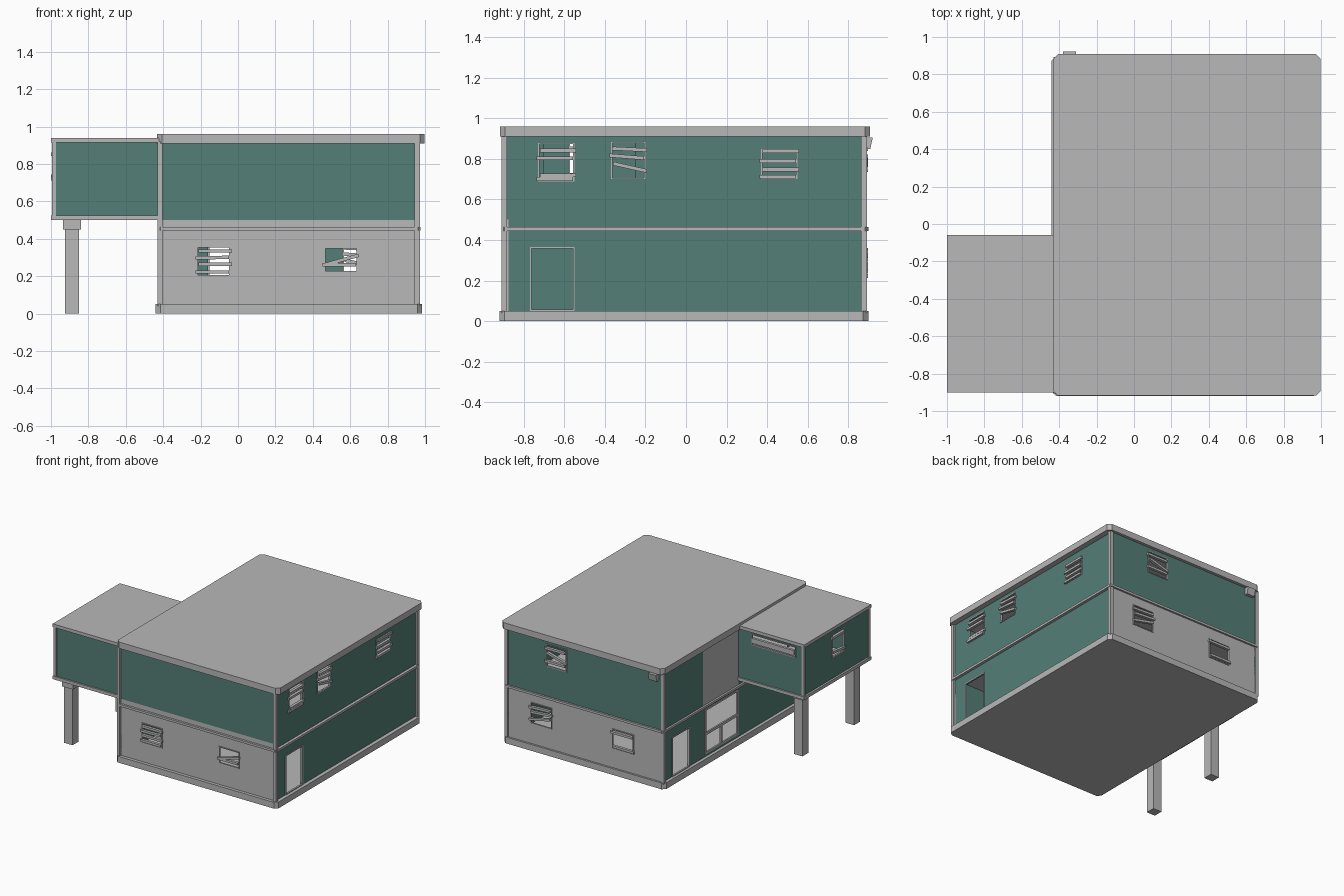
import bpy, bmesh, math
from mathutils import Matrix, Vector

cube = bpy.data.objects.get("Cube")
if cube:
    bpy.data.objects.remove(cube)


def material(name, rgb):
    m = bpy.data.materials.new(name)
    m.use_nodes = True
    m.diffuse_color = (*rgb, 1)
    m.node_tree.nodes["Principled BSDF"].inputs["Base Color"].default_value = (*rgb, 1)
    return m


GREY = material("concrete grey", (0.48, 0.48, 0.48))
GREEN = material("painted green", (0.09, 0.21, 0.185))


def finish(name, bm, mats):
    me = bpy.data.meshes.new(name)
    bm.to_mesh(me)
    bm.free()
    for m in mats:
        me.materials.append(m)
    ob = bpy.data.objects.new(name, me)
    bpy.context.collection.objects.link(ob)
    return ob


def box(name, x, y, z, mat=GREY, chamfer=0, tilt=None):
    """Box from (min, max) ranges, with optional cut corners or rotation."""
    bm = bmesh.new()
    bmesh.ops.create_cube(bm, size=1)
    bmesh.ops.scale(bm, vec=(x[1] - x[0], y[1] - y[0], z[1] - z[0]), verts=bm.verts)
    if chamfer:
        upright = [e for e in bm.edges
                   if abs(e.verts[0].co.z - e.verts[1].co.z) > 0.001]
        bmesh.ops.bevel(bm, geom=upright, offset=chamfer, segments=1, affect='EDGES')
    if tilt:
        bmesh.ops.rotate(bm, matrix=Matrix.Rotation(tilt[0], 3, tilt[1]), verts=bm.verts)
    ob = finish(name, bm, [mat])
    ob.location = [(r[0] + r[1]) / 2 for r in (x, y, z)]
    return ob


# Sides: fixed axis, outward sign
SIDES = {"front": ("Y", -1), "back": ("Y", 1), "right": ("X", -1), "left": ("X", 1)}
SIDES["left"], SIDES["right"] = ("X", 1), ("X", -1)   # left is +x
SIGN = {"front": -1, "back": 1, "left": 1, "right": -1}


def wall(name, side, pos, u, z, holes=(), outer=GREEN, inner=GREEN):
    """Panel with rectangular openings (u0, u1, z0, z1), thickened inward."""
    bm = bmesh.new()
    us = sorted({*u, *[h[i] for h in holes for i in (0, 1)]})
    zs = sorted({*z, *[h[i] for h in holes for i in (2, 3)]})
    along_x = SIDES[side][0] == "Y"
    grid = [[bm.verts.new((a, pos, b) if along_x else (pos, a, b)) for b in zs] for a in us]
    for i in range(len(us) - 1):
        for j in range(len(zs) - 1):
            cu, cz = (us[i] + us[i + 1]) / 2, (zs[j] + zs[j + 1]) / 2
            if any(h[0] < cu < h[1] and h[2] < cz < h[3] for h in holes):
                continue
            quad = [grid[i][j], grid[i + 1][j], grid[i + 1][j + 1], grid[i][j + 1]]
            bm.faces.new(quad if side in ("front", "left") else quad[::-1])
    bmesh.ops.delete(bm, geom=[v for v in bm.verts if not v.link_faces], context='VERTS')
    ob = finish(name, bm, [outer, inner])
    mod = ob.modifiers.new("thickness", 'SOLIDIFY')
    mod.thickness, mod.offset, mod.material_offset = 0.018, -1, 1
    return ob


def strip(name, side, pos, u, z, depth=0.01, tilt=0):
    """Bar lying across a wall face, standing out by depth."""
    s = SIGN[side]
    d = sorted((pos - s * 0.008, pos + s * depth))
    if SIDES[side][0] == "Y":
        return box(name, u, d, z, tilt=(-tilt, 'Y'))
    return box(name, d, u, z, tilt=(tilt, 'X'))


def frame(name, side, pos, hole, w=0.007, depth=0.005):
    a, b, c, d = hole
    strip(name + "_jamb_a", side, pos, (a, a + w), (c, d), depth)
    strip(name + "_jamb_b", side, pos, (b - w, b), (c, d), depth)
    strip(name + "_head", side, pos, (a, b), (d - w, d), depth)
    strip(name + "_sill", side, pos, (a, b), (c, c + w), depth)


def boarded(name, side, pos, hole, boards):
    """Framed opening with planks given as (height fraction, tilt)."""
    frame(name + "_frame", side, pos, hole)
    a, b, c, d = hole
    for k, (f, t) in enumerate(boards):
        h = c + f * (d - c)
        shift = 0.008 * (-1) ** k
        strip(f"{name}_board_{k}", side, pos, (a + shift, b + shift),
              (h - 0.009, h + 0.009), 0.014, t)


XR, XL, YF, YB = -0.415, 0.955, -0.895, 0.885
GROUND, MID, TOP = 0.05, 0.455, 0.915

# Slabs, storey band and roof
box("plinth", (-0.44, 0.985), (-0.92, 0.90), (0, GROUND), chamfer=0.025)
box("storey_slab", (-0.43, 0.977), (-0.912, 0.90), (0.445, 0.463), chamfer=0.015)
box("main_roof", (-0.432, 0.998), (-0.918, 0.908), (0.91, 0.96), chamfer=0.025)
for xn, xr in (("right", (-0.43, -0.405)), ("left", (0.945, 0.972))):
    for yn, yr in (("front", (-0.91, -0.885)), ("back", (0.865, 0.893))):
        box(f"{yn}_{xn}_corner_pillar", xr, yr, (0.04, 0.92))

FULL = [(0.84, 0), (0.62, 0.02), (0.4, 0), (0.14, 0)]
SLANT = [(0.8, -0.05), (0.6, -0.08), (0.32, -0.22)]
PAIR = [(0.82, 0), (0.5, 0.27), (0.25, 0)]

# Lower walls
front_low = [(-0.22, -0.04, 0.20, 0.36), (0.46, 0.64, 0.22, 0.355)]
back_low = [(0.56, 0.75, 0.21, 0.38), (-0.16, 0.03, 0.20, 0.36)]
door_left = (-0.77, -0.55, GROUND, 0.365)
door_right = (0.55, 0.77, GROUND, 0.365)
big_window = (-0.06, 0.36, 0.07, 0.43)
wall("front_lower_wall", "front", YF, (XR, XL), (GROUND, 0.5), front_low, GREY)
wall("back_lower_wall", "back", YB, (XR, XL), (GROUND, MID), back_low, GREY)
wall("left_lower_wall", "left", XL, (YF, YB), (GROUND, MID), [door_left])
wall("right_lower_wall", "right", XR, (YF, YB), (GROUND, MID), [door_right, big_window])
boarded("front_window_a", "front", YF, front_low[0], FULL)
boarded("front_window_b", "front", YF, front_low[1], [(0.5, 0.27), (0.3, 0)])
boarded("back_window_a", "back", YB, back_low[0], SLANT)
boarded("back_window_b", "back", YB, back_low[1], [(0.84, 0), (0.14, 0)])
frame("left_door_frame", "left", XL, door_left)
frame("right_door_frame", "right", XR, door_right)

# Large glazed opening
frame("large_window_frame", "right", XR, big_window, 0.015)
strip("large_window_rail", "right", XR, big_window[:2], (0.22, 0.24), 0.005)
strip("large_window_mullion", "right", XR, (0.14, 0.16), (0.07, 0.23), 0.005)

# Upper walls
left_up = [(-0.73, -0.55, 0.69, 0.88), (-0.37, -0.2, 0.7, 0.885), (0.37, 0.55, 0.7, 0.85)]
back_up = (0.43, 0.61, 0.70, 0.88)
wall("front_upper_wall", "front", YF, (XR, XL), (0.5, TOP))
wall("back_upper_wall", "back", YB, (XR, XL), (MID, TOP), [back_up])
wall("left_upper_wall", "left", XL, (YF, YB), (MID, TOP), left_up)
wall("right_upper_wall", "right", XR, (0.38, YB), (MID, TOP))
wall("right_grey_panel", "right", XR, (-0.07, 0.38), (MID, TOP), outer=GREY)
wall("annex_opening_wall", "right", XR, (YF, -0.07), (MID, TOP), [(-0.7, -0.25, 0.5, 0.89)])
boarded("left_window_a", "left", XL, left_up[0], [(0.8, 0), (0.6, 0), (0.16, 0), (0.06, 0)])
boarded("left_window_b", "left", XL, left_up[1], SLANT)
boarded("left_window_c", "left", XL, left_up[2], [(0.93, 0), (0.6, 0), (0.32, 0), (0.08, 0)])
boarded("back_upper_window", "back", YB, back_up, PAIR)

# Tapered fixture under the back eave
lamp = box("wall_fixture", (-0.38, -0.31), (0.88, 0.922), (0.85, 0.905))
for v in lamp.data.vertices:
    if v.co.y > 0 and v.co.z < 0:
        v.co.y -= 0.012

# Raised annex
AX, AF, AB = -0.985, -0.89, -0.07
annex_side = (-0.58, -0.42, 0.69, 0.88)
annex_back = (-0.92, -0.53, 0.81, 0.90)
box("annex_floor", (-1, -0.41), (-0.902, -0.058), (0.50, 0.525))
box("annex_roof", (-1, -0.41), (-0.902, -0.058), (0.914, 0.94))
wall("annex_front_wall", "front", AF, (AX, XR), (0.51, 0.92))
wall("annex_back_wall", "back", AB, (AX, XR), (0.51, 0.92), [annex_back])
wall("annex_side_wall", "right", AX, (AF, AB), (0.51, 0.92), [annex_side])
boarded("annex_side_window", "right", AX, annex_side, [(0.85, 0), (0.2, 0.1)])
frame("annex_back_frame", "back", AB, annex_back)
strip("annex_back_board", "back", AB, (-0.91, -0.54), (0.83, 0.87), 0.012)
for n, y in (("front", -0.887), ("back", -0.073)):
    box(f"annex_{n}_pillar", (-0.995, -0.972), (y - 0.011, y + 0.011), (0.51, 0.93))

# Posts with square caps
for n, y in (("front", -0.83), ("back", -0.18)):
    box(f"{n}_post", (-0.925, -0.85), (y - 0.037, y + 0.037), (0, 0.46))
    box(f"{n}_post_cap", (-0.935, -0.84), (y - 0.047, y + 0.047), (0.45, 0.503))
